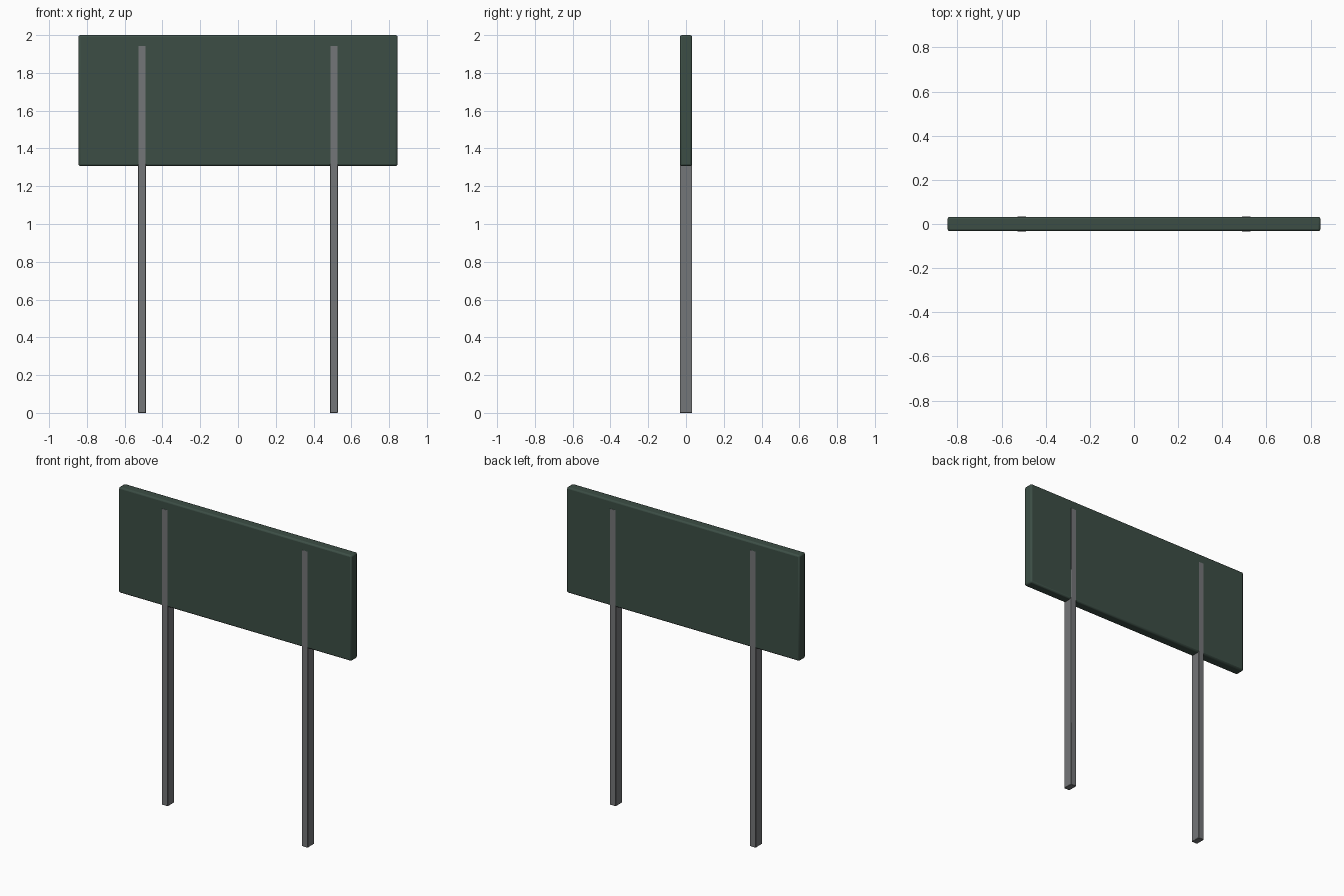
import bpy

if "Cube" in bpy.data.objects:
    bpy.data.objects.remove(bpy.data.objects["Cube"])


def material(name, rgb):
    m = bpy.data.materials.new(name)
    m.diffuse_color = (*rgb, 1.0)
    m.use_nodes = True
    m.node_tree.nodes["Principled BSDF"].inputs["Base Color"].default_value = m.diffuse_color
    return m


def box(name, centre, size, mat, bevel, segments):
    bpy.ops.mesh.primitive_cube_add(size=1, location=centre)
    ob = bpy.context.object
    ob.name = name
    ob.scale = size
    bpy.ops.object.transform_apply(location=False, rotation=False, scale=True)
    ob.data.materials.append(mat)
    mod = ob.modifiers.new("soft_edges", 'BEVEL')
    mod.width = bevel
    mod.segments = segments
    bpy.ops.object.shade_smooth_by_angle()
    return ob


green = material("dark green paint", (0.045, 0.076, 0.060))
grey = material("grey metal", (0.175, 0.182, 0.188))

# Sign board
BOTTOM, TOP, DEPTH = 1.307, 2.0, 0.065
box("sign_board", (0, 0, (BOTTOM + TOP) / 2), (1.69, DEPTH, TOP - BOTTOM), green, 0.01, 2)

# Posts run up through the board, their faces just proud of it
POST_TOP = 1.945
for side, x in (("left", -0.508), ("right", 0.508)):
    box(side + "_post", (x, 0, POST_TOP / 2), (0.042, DEPTH + 0.001, POST_TOP), grey, 0.002, 1)
